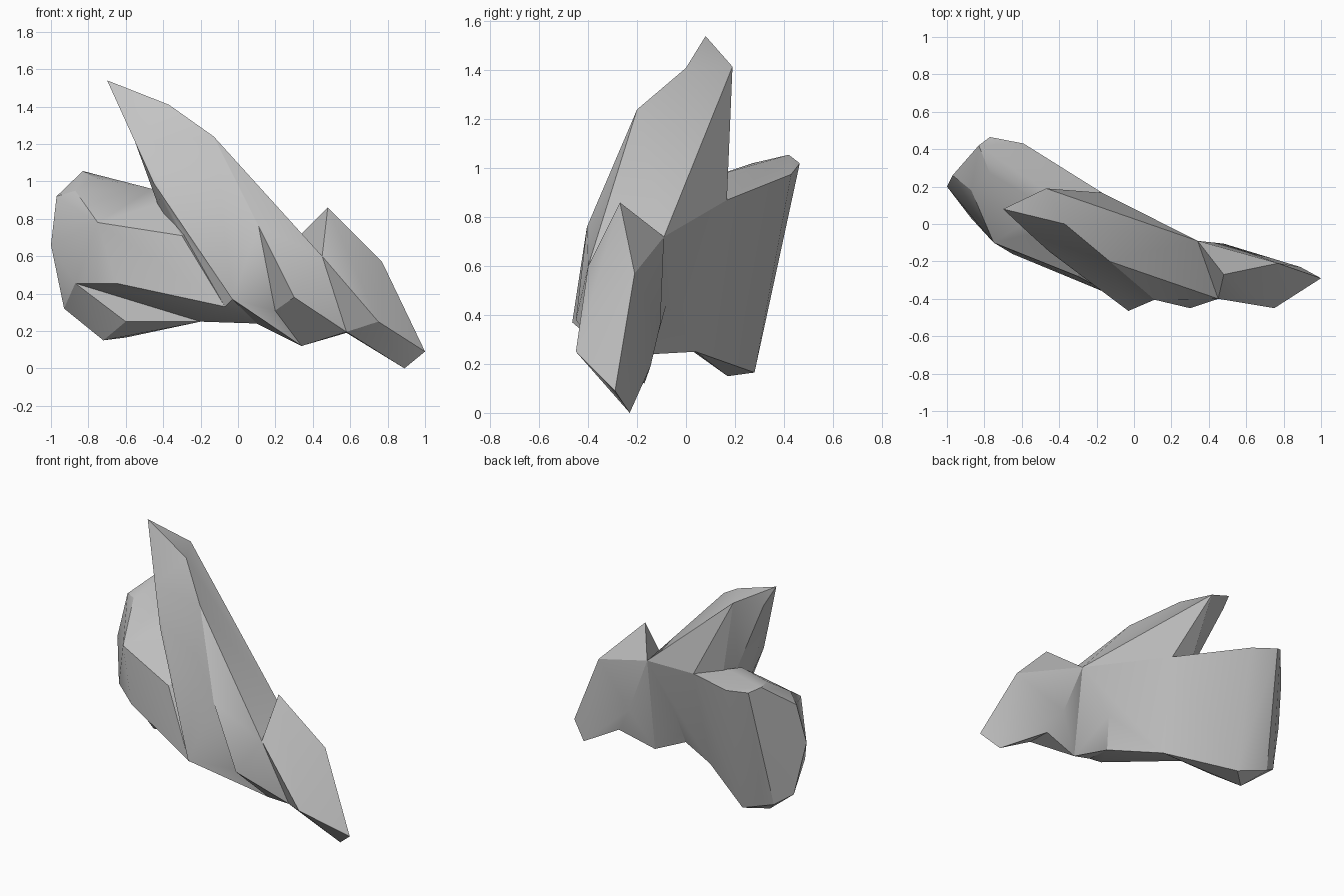
import bpy, bmesh
from mathutils import Vector
from mathutils.geometry import intersect_point_line

if "Cube" in bpy.data.objects:
    bpy.data.objects.remove(bpy.data.objects["Cube"])

stone = bpy.data.materials.new("grey_stone")
stone.diffuse_color = (0.55, 0.55, 0.55, 1)
stone.use_nodes = True
stone.node_tree.nodes["Principled BSDF"].inputs["Base Color"].default_value = stone.diffuse_color

# Shared corners where neighbouring lobes meet
notch = (-.17, .167, .87)
saddle = (.34, -.09, .72)
belly_back = (-.20, .04, .25)
belly = (.10, -.14, .24)
keel = (.34, -.17, .12)
groove_top = (.11, -.405, .76)
groove_left = (-.03, -.465, .37)
slab_foot = (-.07, -.40, .33)
shoulder = (-.13, -.20, 1.24)
brow = (-.37, 0, 1.41)
rear_peak = (-.47, .19, 1.415)
slab_edge = [(-.55, -.06, 1.21), (-.45, -.15, .99), (-.42, .07, .95)]
front_corner = (.45, -.40, .60)
front_foot = (.58, -.31, .195)
back_foot = (.58, -.145, .19)
back_bulge = (.48, -.105, .36)
# Shared corners of the broad left lobe
left_rim = [(-.83, .42, 1.055), (-.77, .465, 1.02), (-.59, .43, .975), (-.97, .26, .92)]
left_edge = [(-1, .20, .66), (-.87, .03, .455)]


def faceted_lobe(name, points):
    """Chiselled stone lobe spanning a handful of corner points."""
    bm = bmesh.new()
    for p in points:
        bm.verts.new(p)
    hull = bmesh.ops.convex_hull(bm, input=bm.verts[:])
    junk = {v for v in hull["geom_interior"] + hull["geom_unused"]
            if isinstance(v, bmesh.types.BMVert)}
    bmesh.ops.delete(bm, geom=list(junk), context='VERTS')
    bmesh.ops.recalc_face_normals(bm, faces=bm.faces[:])
    mesh = bpy.data.meshes.new(name)
    bm.to_mesh(mesh)
    bm.free()
    mesh.materials.append(stone)
    ob = bpy.data.objects.new(name, mesh)
    bpy.context.collection.objects.link(ob)
    return ob


# Tall slab, left of the front groove
slab = faceted_lobe("rock", slab_edge + [
    brow, shoulder, rear_peak, groove_top, groove_left, slab_foot,
    belly, belly_back, notch, saddle])

lobes = [
    # Pointed tip of the slab
    faceted_lobe("slab_tip", slab_edge + [
        (-.70, .08, 1.54), (-.63, .11, 1.41), brow, rear_peak, notch]),
    # Left bank of the front groove
    faceted_lobe("groove_bank", [
        shoulder, groove_top, groove_left, keel, belly, saddle]),
    # Tall slab, right of the front groove
    faceted_lobe("slab_right", [
        shoulder, groove_top, front_corner, (.30, -.45, .38), front_foot,
        keel, saddle, rear_peak, belly]),
    # Lower back of the slab, towards the right lobe
    faceted_lobe("heel", [
        front_corner, front_foot, back_foot, keel, saddle, back_bulge]),
    # Upper part of the left lobe, overhanging at the front
    faceted_lobe("left_upper", left_rim + left_edge + [
        (-.77, .27, 1.02), (-.46, .09, .96), (-.87, .18, .95), (-.75, -.10, .78),
        (-.30, -.28, .71), (-.65, -.16, .455), slab_foot,
        belly, belly_back, notch]),
    # Lower part of the left lobe
    faceted_lobe("left_lower", left_rim + left_edge + [
        (-.83, .29, .25), (-.93, .23, .32), (-.72, .17, .15), (-.60, .28, .165),
        (-.60, .03, .25), belly_back, notch]),
    # Small right lobe
    faceted_lobe("right_lobe", [
        front_corner, front_foot, back_foot, saddle, (.48, -.27, .86),
        (.77, -.21, .57), (1, -.29, .09), (.89, -.23, 0), (.75, -.45, .25),
        back_bulge]),
]

# Fuse the lobes into one stone
for lobe in lobes:
    mod = slab.modifiers.new("fuse", 'BOOLEAN')
    mod.operation, mod.solver, mod.object = 'UNION', 'EXACT', lobe
fused = bpy.data.meshes.new_from_object(
    slab.evaluated_get(bpy.context.evaluated_depsgraph_get()))
size = [max(v.co[i] for v in fused.vertices) - min(v.co[i] for v in fused.vertices)
        for i in range(3)]
slab.modifiers.clear()
if size[0] > 1.98 and size[1] > .9 and size[2] > 1.5:
    slab.data = fused
    for lobe in lobes:
        bpy.data.objects.remove(lobe)
    lobes = []

# Soft shading on shallow bends, crisp ridges elsewhere
for ob in [slab] + lobes:
    bpy.ops.object.select_all(action='DESELECT')
    ob.select_set(True)
    bpy.context.view_layer.objects.active = ob
    bpy.ops.object.shade_smooth_by_angle(angle=0.42)


def on_line(p, a, b):
    hit, t = intersect_point_line(p, Vector(a), Vector(b))
    return (hit - p).length < .004 and -.01 < t < 1.01


# The groove rolls softly into the slab
for edge in slab.data.edges:
    ends = [slab.data.vertices[i].co for i in edge.vertices]
    for corner in (groove_left, keel):
        if all(on_line(p, groove_top, corner) for p in ends):
            edge.use_edge_sharp = False
